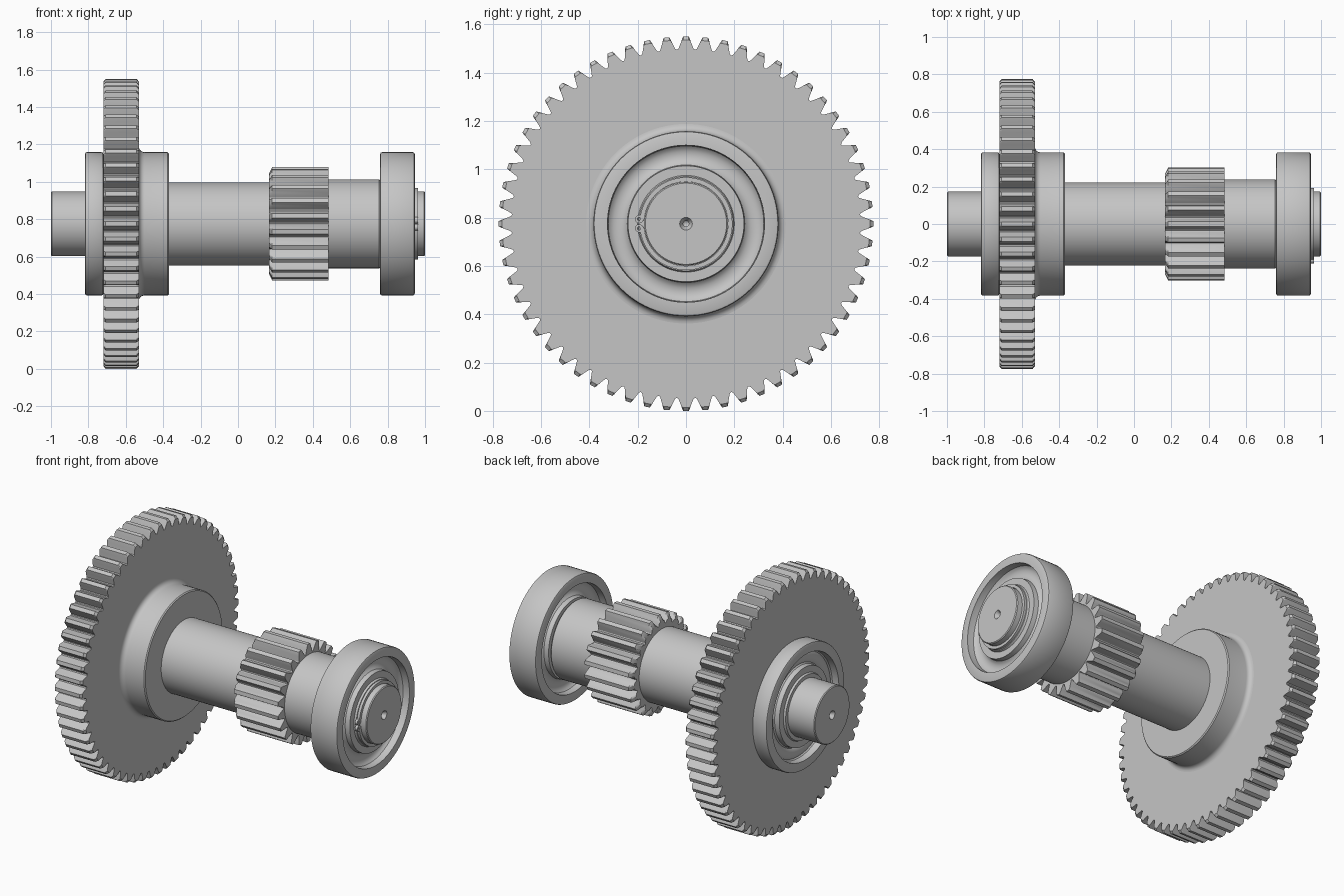
import bpy, bmesh
from math import sin, cos, pi, radians

if "Cube" in bpy.data.objects:
    bpy.data.objects.remove(bpy.data.objects["Cube"])

AXIS_Z = 0.775

steel = bpy.data.materials.new("steel grey")
steel.use_nodes = True
GREY = (0.56, 0.56, 0.56, 1)
steel.diffuse_color = GREY
steel.node_tree.nodes["Principled BSDF"].inputs["Base Color"].default_value = GREY


def finish(name, bm, angle=28):
    bmesh.ops.remove_doubles(bm, verts=bm.verts, dist=1e-5)
    bmesh.ops.recalc_face_normals(bm, faces=bm.faces)
    me = bpy.data.meshes.new(name)
    bm.to_mesh(me)
    bm.free()
    me.materials.append(steel)
    me.shade_smooth()
    me.set_sharp_from_angle(angle=radians(angle))
    ob = bpy.data.objects.new(name, me)
    bpy.context.collection.objects.link(ob)
    return ob


def lathe(name, profile, closed=False, steps=96, y=0.0, z=0.0, start=0.0, sweep=2 * pi):
    """Turn (x, radius) points about the shaft axis."""
    bm = bmesh.new()
    full = sweep > 6.28
    rows = []
    for i in range(steps if full else steps + 1):
        a = start + sweep * i / steps
        rows.append([bm.verts.new((x, y + r * cos(a), AXIS_Z + z + r * sin(a)))
                     for x, r in profile])
    n = len(profile)
    for i in range(steps):
        a, b = rows[i], rows[(i + 1) % len(rows)]
        for j in range(n if closed else n - 1):
            k = (j + 1) % n
            bm.faces.new((a[j], a[k], b[k], b[j]))
    if not full:
        bm.faces.new(rows[0])
        bm.faces.new(rows[-1])
    return finish(name, bm)


def gear(name, teeth, x0, x1, outer, depth, cut0, cut1):
    """Straight toothed wheel; each cut is (length, radial drop) at an end."""
    flank = [(0.5, 0.0), (0.42, 0.06), (0.35, 0.27), (0.26, 0.58), (0.19, 0.85), (0.14, 1.0)]
    tooth = [(-f, h) for f, h in flank] + [(f, h) for f, h in reversed(flank[1:])]
    outline = [((t + f) * 2 * pi / teeth + pi / 2, outer - depth * (1 - h))
               for t in range(teeth) for f, h in tooth]
    bm = bmesh.new()
    loops = []
    for x, drop in ((x0, cut0[1]), (x0 + cut0[0], 0), (x1 - cut1[0], 0), (x1, cut1[1])):
        loops.append([bm.verts.new((x, min(r, outer - drop) * cos(a),
                                    AXIS_Z + min(r, outer - drop) * sin(a)))
                      for a, r in outline])
    n = len(outline)
    for a, b in zip(loops, loops[1:]):
        for i in range(n):
            j = (i + 1) % n
            bm.faces.new((a[i], a[j], b[j], b[i]))
    bm.faces.new(loops[0])
    bm.faces.new(loops[-1])
    return finish(name, bm)


def bearing(name, x0, x1):
    """Outer and inner race with a hollow groove on both sides."""
    c = 0.01
    side = [(0, 0.173), (0, 0.195), (0.012, 0.2), (0.012, 0.24)]
    for i in range(1, 8):
        a = pi * i / 8
        side.append((0.03 + 0.03 * sin(a), 0.2825 - 0.0425 * cos(a)))
    side += [(0.012, 0.325), (0, 0.325), (0, 0.383 - c), (c * 0.3, 0.383 - c * 0.3), (c, 0.383)]
    profile = [(x0 + d, r) for d, r in side] + [(x1 - d, r) for d, r in reversed(side)]
    return lathe(name, profile, closed=True)


# Stepped shaft with a centre drilling in each end
drill = [(0.06, 0.0), (0.05, 0.012), (0.025, 0.012), (0.0, 0.026)]
end = drill + [(0.0, 0.168), (0.005, 0.173)]
lathe("shaft",
      [(-1 + d, r) for d, r in end]
      + [(-0.72, 0.173), (-0.72, 0.222), (0.2, 0.222), (0.2, 0.238), (0.755, 0.238),
         (0.76, 0.233), (0.76, 0.173)]
      + [(1 - d, r) for d, r in reversed(end)])

# Large wheel and its hub with a rounded foot
gear("large_gear", 60, -0.72, -0.53, 0.775, 0.054, (0.012, 0.014), (0.012, 0.014))
foot = [(-0.53 + 0.03 * (1 - cos(a)), 0.383 + 0.03 * (1 - sin(a)))
        for a in (pi / 2 * i / 6 for i in range(7))]
lathe("gear_hub", foot + [(-0.376, 0.383), (-0.37, 0.377), (-0.37, 0.222)])

# Small pinion, chamfered on its inner end
gear("pinion", 22, 0.165, 0.485, 0.303, 0.056, (0.018, 0.035), (0.002, 0.002))

# Bearings at both ends
bearing("right_bearing", -0.818, -0.72)
bearing("left_bearing", 0.76, 0.945)

# Open retaining ring with two eyelets
clip = (0.947, 0.963)
lathe("retaining_ring", [(clip[0], 0.174), (clip[0], 0.192), (clip[1], 0.192), (clip[1], 0.174)],
      closed=True, start=pi + 0.07, sweep=2 * pi - 0.14)
for side in (-1, 1):
    lathe("ring_eyelet_upper" if side > 0 else "ring_eyelet_lower",
          [(clip[0], 0.007), (clip[0], 0.017), (clip[1], 0.017), (clip[1], 0.007)],
          closed=True, steps=20, y=-0.194, z=side * 0.019)
